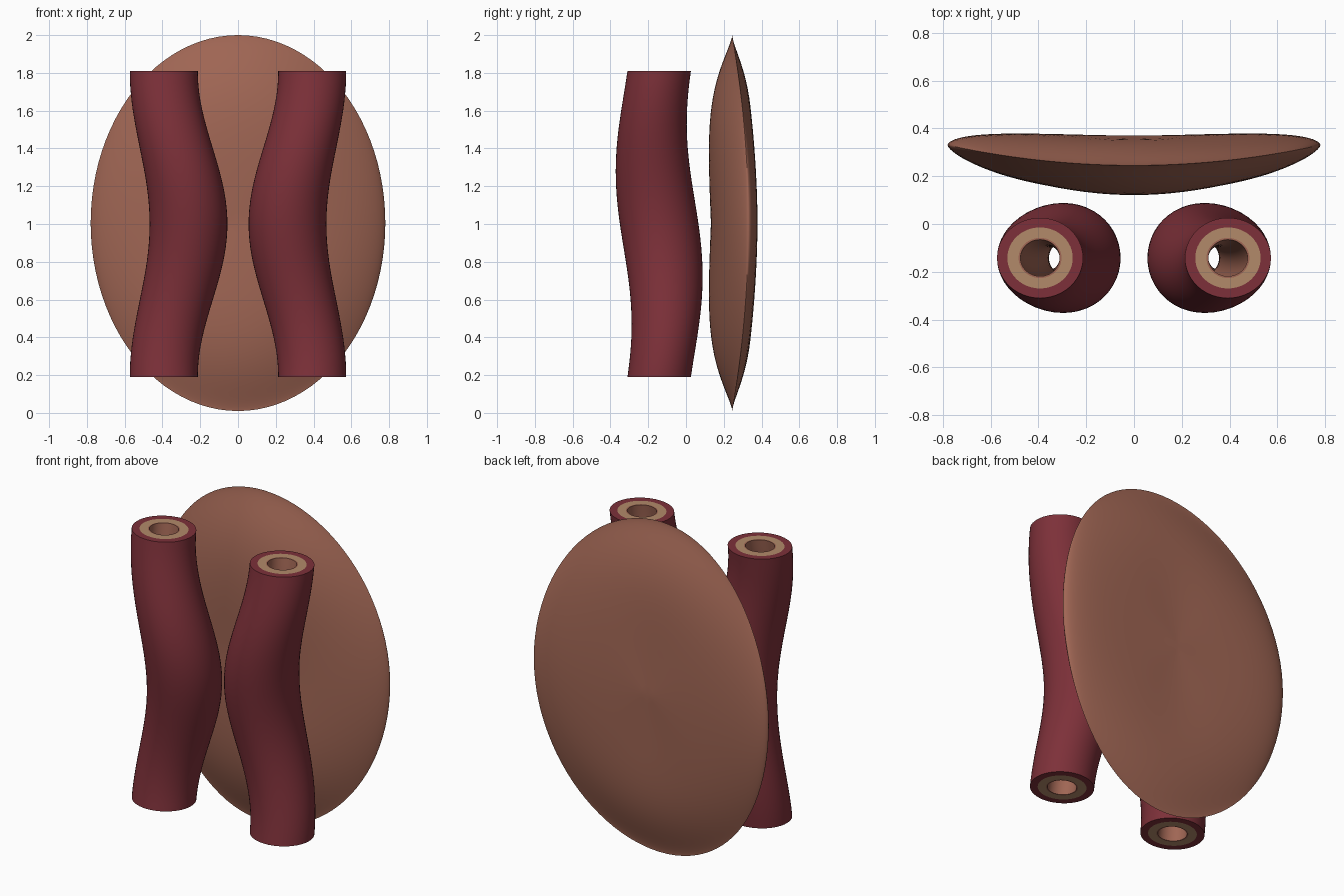
import bpy, bmesh
from math import sin, cos, pi, radians

if "Cube" in bpy.data.objects:
    bpy.data.objects.remove(bpy.data.objects["Cube"], do_unlink=True)


def make_material(name, rgb):
    mat = bpy.data.materials.new(name)
    mat.use_nodes = True
    colour = (*rgb, 1)
    mat.diffuse_color = colour
    mat.node_tree.nodes["Principled BSDF"].inputs["Base Color"].default_value = colour
    return mat


red = make_material("dark red", (0.205, 0.03, 0.041))
tan = make_material("tan", (0.445, 0.254, 0.144))
brown = make_material("brown", (0.352, 0.133, 0.089))


def finish(bm, name, mat):
    bmesh.ops.recalc_face_normals(bm, faces=bm.faces)
    mesh = bpy.data.meshes.new(name)
    bm.to_mesh(mesh)
    bm.free()
    mesh.materials.append(mat)
    obj = bpy.data.objects.new(name, mesh)
    bpy.context.collection.objects.link(obj)
    bpy.ops.object.select_all(action="DESELECT")
    obj.select_set(True)
    bpy.context.view_layer.objects.active = obj
    bpy.ops.object.shade_smooth_by_angle(angle=radians(40))


def bridge(bm, a, b):
    n = len(a)
    for i in range(n):
        j = (i + 1) % n
        bm.faces.new((a[i], a[j], b[j], b[i]))


# Tubes: level rings following a bowed path, thicker in the middle
SIDES, STEPS = 48, 40
LOW, HIGH = 0.19, 1.81


def tube_ring(bm, z, scale, side):
    t = (z - 1) / (HIGH - LOW)
    bow = cos(pi * t) ** 2
    cx = -0.393 + 0.131 * bow
    cy = -0.142 - 0.037 * sin(2 * pi * t)
    rx = (0.18 + 0.026 * bow) * scale
    ry = (0.168 + 0.04 * bow) * scale
    angles = [2 * pi * i / SIDES for i in range(SIDES)]
    return [bm.verts.new((-side * (cx + rx * cos(a)), cy + ry * sin(a), z))
            for a in angles]


def tube_layer(name, mat, outer, inner, side):
    bm = bmesh.new()
    heights = [LOW + (HIGH - LOW) * k / STEPS for k in range(STEPS + 1)]
    rings = [tube_ring(bm, z, outer, side) for z in heights]
    rings += [tube_ring(bm, z, inner, side) for z in reversed(heights)]
    for k, ring in enumerate(rings):
        bridge(bm, ring, rings[(k + 1) % len(rings)])
    finish(bm, name, mat)


for label, side in (("left", 1), ("right", -1)):
    tube_layer(label + "_tube_outer_wall", red, 1.0, 0.76, side)
    tube_layer(label + "_tube_middle_wall", tan, 0.76, 0.5, side)
    tube_layer(label + "_tube_lining", brown, 0.5, 0.455, side)


# Disc: oval lens, curved forward in the middle, thin at top and bottom
def disc_point(r, a, face):
    x, z = 0.78 * r * cos(a), 0.995 * r * sin(a)
    s = sin(a) ** 2
    power = 2.5 + 2.5 * s
    swell = max(0, 1 - r ** power) ** (0.6 + 0.9 * s)
    half = 0.125 if face > 0 else 0.113
    y = 0.245 + 0.14 * x * x + face * half * swell - 0.013 * s * sin(pi * r)
    return (x, y, 1.005 + z)


bm = bmesh.new()
N, RINGS = 96, 28
angles = [2 * pi * i / N for i in range(N)]
rim = [bm.verts.new(disc_point(1, a, 1)) for a in angles]
for face in (-1, 1):
    previous = rim
    for k in range(RINGS - 1, 0, -1):
        r = sin(pi / 2 * k / RINGS)
        ring = [bm.verts.new(disc_point(r, a, face)) for a in angles]
        bridge(bm, previous, ring)
        previous = ring
    centre = bm.verts.new(disc_point(0, 0, face))
    for i in range(N):
        bm.faces.new((previous[i], previous[(i + 1) % N], centre))
finish(bm, "oval_disc", brown)
